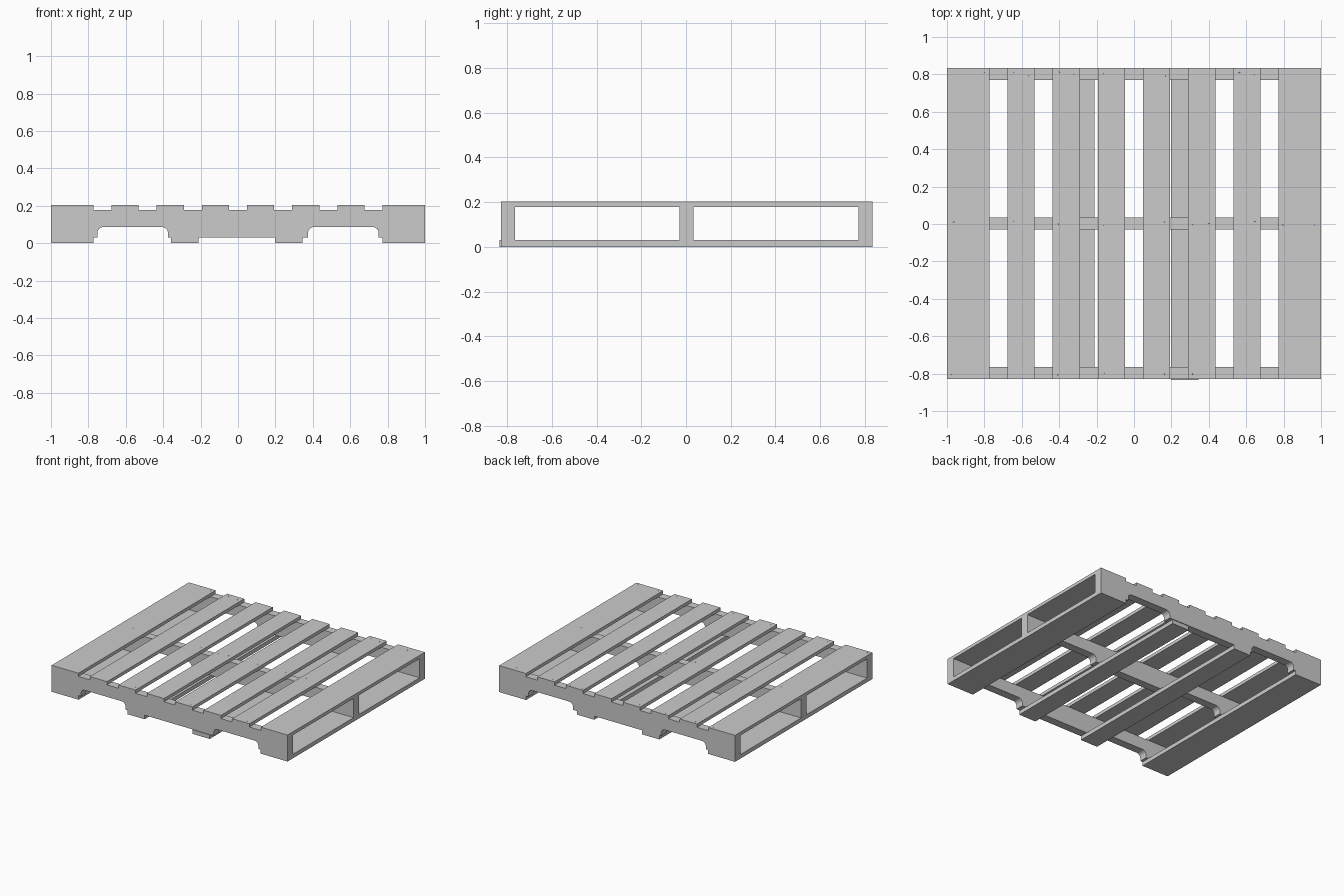
import bpy, bmesh, random
from math import sin, cos, pi

if "Cube" in bpy.data.objects:
    bpy.data.objects.remove(bpy.data.objects["Cube"])

random.seed(4)
Y0, Y1 = -0.828, 0.834          # deck ends
TOP, DECK, BASE = 0.203, 0.178, 0.031
SW = 0.063                      # stringer thickness
YC = (Y0 + Y1) / 2
STRINGER_Y = [Y0 + SW / 2, YC, Y1 - SW / 2]


def finish(name, bm):
    bmesh.ops.recalc_face_normals(bm, faces=bm.faces)
    me = bpy.data.meshes.new(name)
    bm.to_mesh(me)
    bm.free()
    ob = bpy.data.objects.new(name, me)
    bpy.context.collection.objects.link(ob)
    return ob


def board(name, x0, x1, z0, z1, dy=0.0):
    bm = bmesh.new()
    bmesh.ops.create_cube(bm, size=1)
    for v in bm.verts:
        v.co.x = x0 if v.co.x < 0 else x1
        v.co.y = (Y0 if v.co.y < 0 else Y1) + dy
        v.co.z = z0 if v.co.z < 0 else z1
    return finish(name, bm)


def notch(x0, x1, top=0.086, r=0.032, n=6):
    """Fork notch outline from left to right with rounded upper corners."""
    pts = [(x0, BASE)]
    for cx, start in ((x0 + r, pi), (x1 - r, pi / 2)):
        for i in range(n + 1):
            a = start - pi / 2 * i / n
            pts.append((cx + r * cos(a), top - r + r * sin(a)))
    return pts + [(x1, BASE)]


def stringer(name, y):
    outline = [(-1, BASE)] + notch(-0.752, -0.374) + notch(0.374, 0.752)
    outline += [(1, BASE), (1, DECK), (-1, DECK)]
    bm = bmesh.new()
    f = bm.faces.new([bm.verts.new((x, y - SW / 2, z)) for x, z in outline])
    ext = bmesh.ops.extrude_face_region(bm, geom=[f])
    moved = [g for g in ext["geom"] if isinstance(g, bmesh.types.BMVert)]
    bmesh.ops.translate(bm, verts=moved, vec=(0, SW, 0))
    return finish(name, bm)


# Notched stringers
for label, y in zip(("front", "middle", "back"), STRINGER_Y):
    stringer(label + "_stringer", y)

# Top deck: two wide lead boards and six narrow ones
top_spans = [(-1, -0.773)]
top_spans += [(c * 0.2415 - 0.073, c * 0.2415 + 0.073)
              for c in (-2.5, -1.5, -0.5, 0.5, 1.5, 2.5)]
top_spans += [(0.773, 1)]
for i, (a, b) in enumerate(top_spans):
    board(f"top_board_{i + 1}", a, b, DECK, TOP)

# Bottom deck, with one board set slightly forward
for i, (a, b, dy) in enumerate([(-1, -0.772, 0), (-0.358, -0.212, 0),
                                (0.198, 0.344, -0.006), (0.772, 1, 0)]):
    board(f"bottom_board_{i + 1}", a, b, 0, BASE, dy)

# Nail heads over every stringer
bm = bmesh.new()
for a, b in top_spans:
    count = 3 if b - a > 0.2 else 2
    for y in STRINGER_Y:
        for k in range(count):
            x = a + 0.03 + (b - a - 0.06) * k / (count - 1)
            ring = bmesh.ops.create_cone(bm, cap_ends=True, segments=10, radius1=0.004,
                                         radius2=0.003, depth=0.003)["verts"]
            bmesh.ops.translate(bm, verts=ring, vec=(
                x + random.uniform(-0.008, 0.008),
                y + random.uniform(-0.012, 0.012), TOP - 0.0005))
finish("nail_heads", bm)
